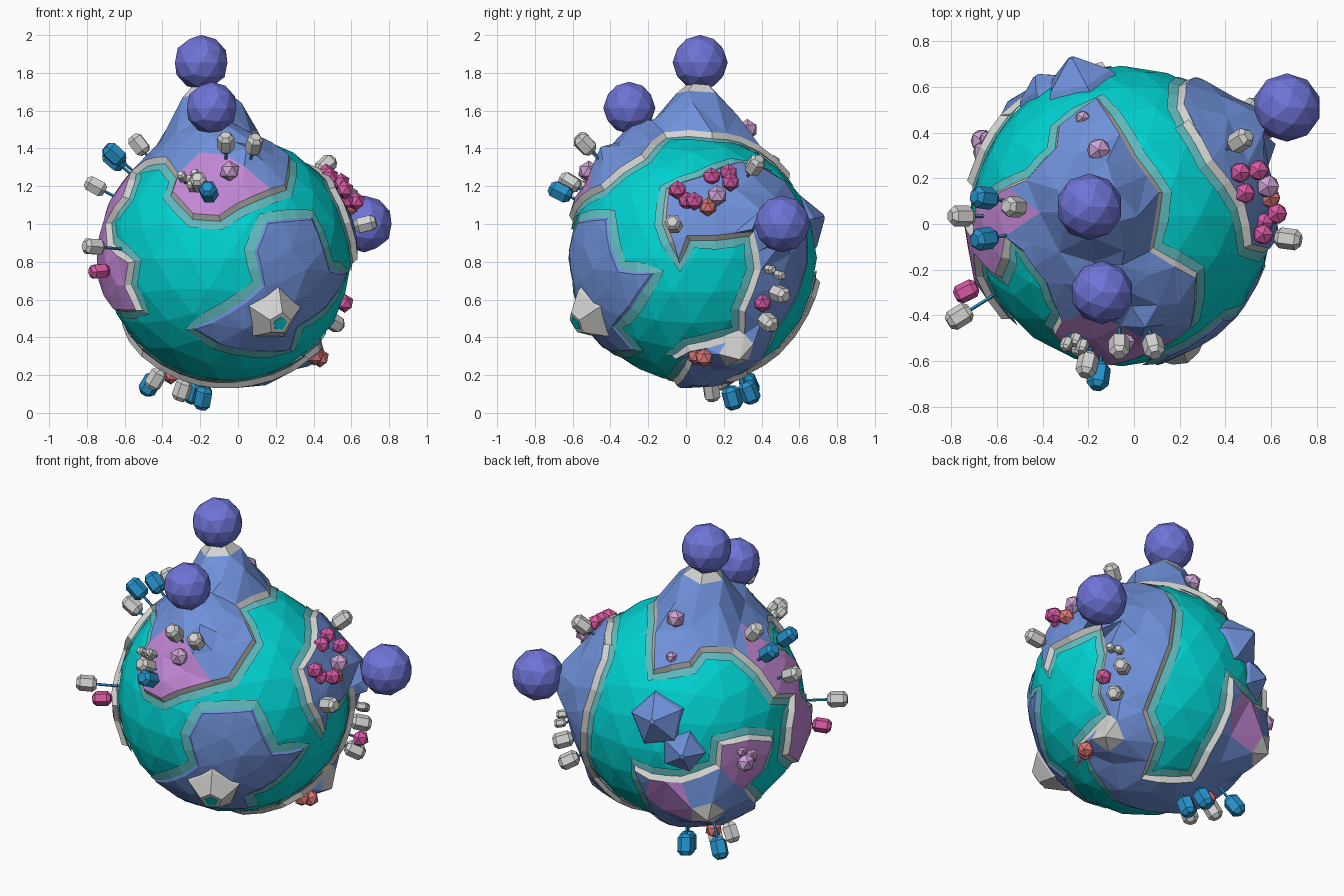
import bpy, bmesh, math, random
from mathutils import Vector
from mathutils.geometry import delaunay_2d_cdt

random.seed(4)
if bpy.data.objects.get("Cube"):
    bpy.data.objects.remove(bpy.data.objects["Cube"])

CENTRE = Vector((-.055, .035, .82))
R = .658


def material(name, *rgb):
    m = bpy.data.materials.new(name)
    m.use_nodes = True
    m.diffuse_color = (*rgb, 1)
    m.node_tree.nodes["Principled BSDF"].inputs["Base Color"].default_value = (*rgb, 1)
    return m


SEA = material("sea_teal", 0, .65, .64)
SHALLOW = material("shallow_teal", .12, .52, .54)
LAND = material("land_blue", .16, .285, .7)
MEADOW = material("meadow_purple", .54, .24, .66)
ROCK = material("rock_grey", .65, .65, .64)
CANOPY = material("canopy_indigo", .16, .175, .68)
BLUE = material("pod_blue", .02, .29, .6)
PINK = material("gem_pink", .68, .1, .37)
CORAL = material("gem_coral", .73, .19, .19)
LILAC = material("gem_lilac", .62, .37, .67)


def make(name, bm, *mats):
    me = bpy.data.meshes.new(name)
    bm.to_mesh(me)
    bm.free()
    for m in mats:
        me.materials.append(m)
    ob = bpy.data.objects.new(name, me)
    ob.location = CENTRE
    bpy.context.collection.objects.link(ob)
    return ob


def vec(*p):
    return Vector(p) / 100


def facing(az, el):
    """Helper that drops flat readings onto the globe from one direction."""
    az, el = math.radians(az), math.radians(el)
    n = Vector((math.cos(az) * math.cos(el), math.sin(az) * math.cos(el), math.sin(el)))
    right = Vector((-math.sin(az), math.cos(az), 0))
    up = n.cross(right)

    def place(*pts):
        out = []
        for u, v in pts:
            u, v = u / 100, v / 100
            depth = math.sqrt(max(0, R * R - u * u - v * v))
            out.append((right * u + up * v + n * depth).normalized())
        return out
    return place


front, side, top = facing(-90, 0), facing(0, 0), facing(-90, 90)
back, under = facing(125, 30), facing(50, -30)


def ball(name, pos, r, subdiv, mat):
    bm = bmesh.new()
    bmesh.ops.create_icosphere(bm, subdivisions=subdiv, radius=r)
    bmesh.ops.translate(bm, verts=bm.verts, vec=pos)
    return make(name, bm, mat)


def spin(name, axis, profile, sides, mat, turn=0):
    """Lathe a (radius, distance from globe centre) profile around a radial axis."""
    q = axis.to_track_quat('Z', 'Y')
    bm = bmesh.new()
    rings = []
    for r, h in profile:
        angles = [turn + math.tau * i / sides for i in range(sides)]
        rings.append([bm.verts.new(q @ Vector((r * math.cos(a), r * math.sin(a), h))) for a in angles])
    for a, b in zip(rings, rings[1:]):
        for i in range(sides):
            j = (i + 1) % sides
            bm.faces.new((a[i], a[j], b[j], b[i]))
    bm.faces.new(rings[-1])
    bm.faces.new(rings[0][::-1])
    return make(name, bm, mat)


def fib_points(n):
    for i in range(n):
        z = 1 - (2 * i + 1) / n
        a = i * math.pi * (3 - math.sqrt(5))
        r = math.sqrt(1 - z * z)
        yield Vector((r * math.cos(a), r * math.sin(a), z))


def continent(name, outline, peaks=(), spots=(), rim=ROCK, lift=.035):
    """Faceted raised land with a cliff rim and a band of shallow water."""
    axis = sum(outline, Vector()).normalized()
    e1 = axis.orthogonal().normalized()
    e2 = axis.cross(e1)

    def flat(p):
        return Vector((p.dot(e1), p.dot(e2))) * 2 / max(.05, 1 + p.dot(axis))

    def globe(q):
        t = 2 * math.atan(q.length / 2)
        d = q.normalized() if q.length else q
        return axis * math.cos(t) + (e1 * d.x + e2 * d.y) * math.sin(t)

    # resample the coast
    coast = []
    for a, b in zip(outline, outline[1:] + outline[:1]):
        n = max(1, round(a.angle(b) / .17))
        coast += [flat(a.lerp(b, i / n).normalized()) for i in range(n)]
    n = len(coast)
    if sum(coast[i - 1].cross(coast[i]) for i in range(n)) < 0:
        coast.reverse()

    def offset(d):
        out = []
        for i, p in enumerate(coast):
            t = (coast[(i + 1) % n] - coast[i - 1]).normalized()
            out.append(p + Vector((t.y, -t.x)) * d / R * (1 + p.length_squared / 4))
        return out

    def height(p):
        h = R + lift + random.uniform(-.012, .012)
        for pk, tall, wide in peaks:
            k = max(0, 1 - p.angle(pk) / wide)
            h = max(h, R + lift + (tall - R - lift) * k)
        return h

    # hill points, with a neat ring round each summit
    inner = []
    for pk, tall, wide in peaks:
        o = pk.orthogonal().normalized()
        w = pk.normalized().cross(o)
        inner.append(pk.normalized())
        for i in range(5):
            a = math.tau * i / 5
            inner.append((pk.normalized() + (o * math.cos(a) + w * math.sin(a)) * .14).normalized())
    shore = [globe(q) for q in coast]
    for p in fib_points(260):
        if p.dot(axis) > -.5 and all(p.angle(s) > .1 for s in shore) \
                and all(p.angle(pk[0]) > .22 for pk in peaks):
            inner.append(p)

    edge = offset(-.015)
    verts, _, faces, orig, _, _ = delaunay_2d_cdt(
        edge + [flat(p) for p in inner], [(i, (i + 1) % n) for i in range(n)], [], 1, 1e-5)
    bm = bmesh.new()
    vs = []
    for q, src in zip(verts, orig):
        p = globe(q)
        on_edge = not src or min(src) < n
        vs.append(bm.verts.new(p * (R + lift if on_edge else height(p))))
    for f in faces:
        face = bm.faces.new([vs[i] for i in f])
        c = face.calc_center_median()
        for mat, spot, size in spots:
            if c.angle(spot) < size:
                face.material_index = 1 if mat is MEADOW else 2
    make(name, bm, LAND, MEADOW, ROCK)

    # cliff rim and shallows as strips between two rings
    for label, d0, h0, d1, h1, mat in (("_cliff", -.015, R + lift, .02, R - .005, rim),
                                       ("_shallows", 0, R + .008, .055, R + .003, SHALLOW)):
        bm = bmesh.new()
        a = [bm.verts.new(globe(q) * h0) for q in offset(d0)]
        b = [bm.verts.new(globe(q) * h1) for q in offset(d1)]
        for i in range(n):
            j = (i + 1) % n
            bm.faces.new((a[i], b[i], b[j], a[j]))
        make(name + label, bm, mat)


ball("globe_sea", Vector(), R, 3, SEA)

# northern land with two tall hills and a western arm
summit = vec(-14, 4, 103.5)
north = (top((-10, 50), (-27, 38), (-28, 29), (-40, 16), (-53, 10), (-61, 6))
         + back((56, 2), (54, -15), (52, -30))
         + front((-57, -27), (-45, -27), (-51, -14), (-49, -2), (-60, 7), (-61, 18), (-52, 31), (-49, 40))
         + top((-48, -10), (-42, -15))
         + front((-32, 50), (-26, 42), (-29, 33), (-18, 21), (-4, 20), (5, 26), (30, 36))
         + top((32, -25), (13, -14), (17, 10), (6, 25)))
continent("north_land", north,
          [(summit, .98, .42), (vec(-8, -33, 80), .8, .36), (vec(9, -43, 52), .77, .24)],
          [(MEADOW, vec(-5, -57, 27), .4), (MEADOW, vec(-62, -18, 5), .55),
           (MEADOW, vec(-55, -2, 35), .3), (ROCK, summit, .12)])

# eastern land running down to the south pole
knoll, horn = vec(51, 25, -54), vec(-43, 46, -36)
east = (side((-13, 36), (4, 42)) + top((37, 23), (27, 40)) + back((-45, 36), (-47, 22), (-53, 5))
        + under((14, 30), (9, 17), (0, -6), (6, -23), (-1, -42), (26, -43), (34, -28), (45, -6))
        + back((-31, -38), (-22, -43), (-5, -45), (15, -38), (16, -26), (32, -22), (45, -22),
               (40, -38), (30, -48), (36, -54))
        + front((-44, -49), (-15, -64), (12, -64), (43, -50))
        + side((-10, -51), (-2, -46), (25, -38), (25, -27), (33, -6), (30, 12), (12, 10),
               (-2, 10), (-7, -2), (-15, 18)))
continent("east_land", east,
          [(vec(72, 47, 18), .8, .38), (knoll, .78, .28), (horn, .81, .34)],
          [(MEADOW, vec(-58, 25, -5), .3), (MEADOW, vec(-24, 54, -27), .2),
           (ROCK, knoll, .1), (ROCK, horn, .11)])

# low southern plain with a volcano
plain = (front((14, 4), (20, 19), (44, 21)) + side((-42, 5), (-38, -6), (-20, -8), (-32, -26), (-41, -36))
         + front((33, -48), (-5, -45), (-18, -37), (9, -22), (18, -14)))
continent("front_plain", plain, rim=LAND, lift=.015)
vent = front((24, -30))[0]
spin("volcano", vent, [(.17, .62), (.15, .67), (.065, .76)], 5, ROCK, .3)
spin("volcano_crater", vent, [(.04, .755), (.04, .764)], 5, SEA, .3)

# lone rocky hills at the back
spin("back_hill_upper", vec(-19, 60, 19), [(.17, .62), (.15, .66), (.015, .76)], 5, LAND, .5)
spin("back_hill_lower", vec(-34, 56, 1), [(.14, .62), (.12, .66), (.015, .72)], 5, LAND)

# giant round canopies on the hills
ball("canopy_top", summit, .146, 2, CANOPY)
ball("canopy_front", vec(-8.5, -33.5, 79.5), .138, 2, CANOPY)
ball("canopy_east", vec(72.5, 47.5, 18), .15, 2, CANOPY)


# trees: pods and gems on thin radial stems
def pods(name, mat, size, spots):
    for p in spots:
        p = vec(*p)
        d = p.length
        spin(name, p, [(size * .6, d - size * 1.25), (size, d - size * .8),
                       (size, d + size * .8), (size * .6, d + size * 1.25)], 6, mat)
        spin(name + "_stem", p, [(.008, R - .02), (.008, d - size)], 5, BLUE)


def gems(name, mat, size, spots):
    for p in spots:
        ball(name, vec(*p), size, 1, mat)
        spin(name + "_stem", vec(*p), [(.008, R - .02), (.008, vec(*p).length)], 5, BLUE)


pods("pale_pod", ROCK, .046,
     [(-70, 0, 38), (-47, 4, 60), (-71, -44, 6), (-15, -65, 40), (-1, -57, 61), (14, -57, 60),
      (52, 33, 49), (73, -10, 18), (56, 46, -19), (56, 40, -34), (-24, 10, -70), (-38, 14, -64)])
pods("small_pale_pod", ROCK, .026,
     [(-20, -54, 41), (-24, -56, 43), (-17, -57, 44), (-19, -58, 38), (60, 41, -6), (58, 46, -9)])
pods("blue_pod", BLUE, .049,
     [(-60, -10, 55), (-60, 8, 52), (-10, -70, 35), (-13, 21, -74), (-18, 30, -71), (-41, 30, -67)])
pods("pink_pod", PINK, .042, [(-68, -33, -7)])
gems("pink_gem", PINK, .05,
     [(52, 19, 45), (54, 10, 43), (62, -8, 36), (68, 1, 30), (60, 20, 40), (62, -3, 30),
      (62, 37, -24)])
gems("coral_gem", CORAL, .05, [(65, 8, 27), (46, 2, -52), (49, 6, -53), (-30, 20, -62)])
gems("lilac_gem", LILAC, .056, [(1, -55, 46), (-10, 29, 68), (64, 13, 33), (-60, 28, -4), (-61, 33, -7)])
gems("small_lilac_gem", LILAC, .035, [(-17, 43, 51), (-59, 34, 0)])
